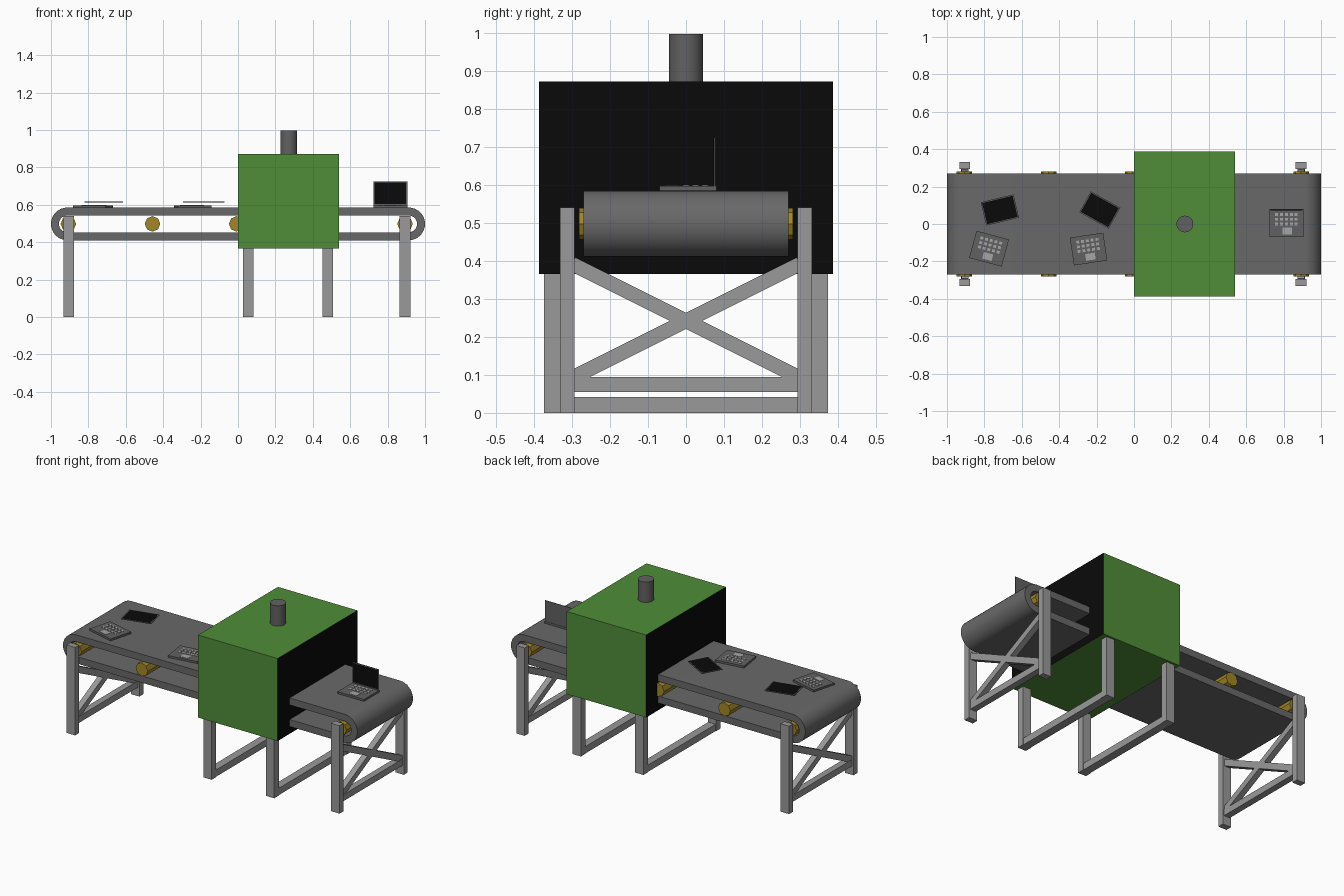
import bpy, bmesh
from math import pi, sin, cos, atan2, hypot, radians
from mathutils import Matrix, Vector

if "Cube" in bpy.data.objects:
    bpy.data.objects.remove(bpy.data.objects["Cube"])


def material(name, color):
    m = bpy.data.materials.new(name)
    m.diffuse_color = (*color, 1)
    m.use_nodes = True
    m.node_tree.nodes["Principled BSDF"].inputs["Base Color"].default_value = m.diffuse_color
    return m


GREEN = material("green_paint", (0.08, 0.27, 0.04))
BLACK = material("black", (0.003, 0.003, 0.003))
BRASS = material("brass", (0.36, 0.24, 0.02))
RUBBER = material("rubber", (0.14, 0.14, 0.14))
STEEL = material("steel", (0.32, 0.32, 0.32))
CASE = material("case_grey", (0.12, 0.12, 0.12))
PALE = material("pale_grey", (0.38, 0.38, 0.38))


def make(name, bm, *mats):
    bmesh.ops.recalc_face_normals(bm, faces=bm.faces)
    me = bpy.data.meshes.new(name)
    bm.to_mesh(me)
    bm.free()
    ob = bpy.data.objects.new(name, me)
    bpy.context.collection.objects.link(ob)
    for m in mats:
        me.materials.append(m)
    return ob


def add_box(bm, center, size, rot=None, mat=0):
    m = Matrix.Translation(center) @ (rot or Matrix()) @ Matrix.Diagonal((*size, 1))
    verts = bmesh.ops.create_cube(bm, size=1, matrix=m)["verts"]
    for f in {f for v in verts for f in v.link_faces}:
        f.material_index = mat


def smooth(ob):
    bpy.ops.object.select_all(action='DESELECT')
    ob.select_set(True)
    bpy.context.view_layer.objects.active = ob
    bpy.ops.object.shade_smooth_by_angle(angle=radians(35))


def cylinder(name, loc, r, depth, sides, mat, rot=(0, 0, 0)):
    bpy.ops.mesh.primitive_cylinder_add(vertices=sides, radius=r, depth=depth,
                                        location=loc, rotation=rot)
    ob = bpy.context.object
    ob.name = name
    ob.data.materials.append(mat)
    return ob


# Conveyor belt: hollow stadium loop
def stadium(r, n=16):
    pts = []
    for cx, start in ((0.9125, -pi / 2), (-0.9125, pi / 2)):
        for i in range(n + 1):
            a = start + pi * i / n
            pts.append((cx + r * cos(a), 0.4975 + r * sin(a)))
    return pts


bm = bmesh.new()
rings = [[bm.verts.new((x, y, z)) for x, z in stadium(r)]
         for r, y in ((0.0875, -0.27), (0.0875, 0.27), (0.045, 0.27), (0.045, -0.27))]
count = len(rings[0])
for k in range(4):
    a, b = rings[k], rings[(k + 1) % 4]
    for i in range(count):
        j = (i + 1) % count
        bm.faces.new((a[i], a[j], b[j], b[i]))
smooth(make("conveyor_belt", bm, RUBBER))

# Rollers inside the belt
for i in range(5):
    cylinder(f"roller_{i + 1}", (-0.907 + 0.45 * i, 0, 0.4975), 0.0415, 0.564, 8,
             BRASS, (pi / 2, 0, 0))

# End trestles: two posts, a rail and a cross brace
for name, x in (("left", -0.904), ("right", 0.893)):
    bm = bmesh.new()
    for s in (-1, 1):
        add_box(bm, (x, s * 0.312, 0.27), (0.057, 0.038, 0.54))
        dy, dz = 0.6, s * 0.3
        add_box(bm, (x, 0, 0.242), (0.036, hypot(dy, dz), 0.038),
                Matrix.Rotation(atan2(dz, dy), 4, 'X'))
    add_box(bm, (x, 0, 0.075), (0.04, 0.59, 0.04))
    make(f"{name}_trestle", bm, STEEL)

# Oven housing: green shell with black end openings
bm = bmesh.new()
add_box(bm, (0.27, 0, 0.6185), (0.54, 0.774, 0.507))
bm.normal_update()
for f in bm.faces:
    f.material_index = int(abs(f.normal.x) > 0.5)
make("oven_housing", bm, GREEN, BLACK)

# Oven legs with floor rails
for name, x in (("left", 0.055), ("right", 0.48)):
    bm = bmesh.new()
    for s in (-1, 1):
        add_box(bm, (x, s * 0.352, 0.1835), (0.056, 0.044, 0.367))
    add_box(bm, (x, 0, 0.021), (0.05, 0.67, 0.042))
    make(f"oven_{name}_legs", bm, STEEL)

# Exhaust pipe
smooth(cylinder("exhaust_pipe", (0.272, 0, 0.9335), 0.0445, 0.127, 32, CASE))


# Laptop keyboard base: case, keys, touchpad
def laptop_base(name, x, y, angle):
    bm = bmesh.new()
    add_box(bm, (0, 0, 0.006), (0.18, 0.15, 0.012))
    for row in range(3):
        for col in range(5):
            add_box(bm, (-0.052 + 0.026 * col, 0.045 - 0.025 * row, 0.0125),
                    (0.016, 0.015, 0.003), mat=1)
    add_box(bm, (0.004, -0.042, 0.0125), (0.052, 0.036, 0.002), mat=1)
    ob = make(name, bm, CASE, PALE)
    ob.location = (x, y, 0.585)
    ob.rotation_euler.z = radians(angle)


# Laptop screen: thin lid with a black panel
def laptop_screen(name, loc, rot):
    bm = bmesh.new()
    add_box(bm, (0, 0, 0), (0.18, 0.128, 0.004))
    add_box(bm, (0, 0, 0.002), (0.168, 0.116, 0.002), mat=1)
    ob = make(name, bm, CASE, BLACK)
    ob.location = loc
    ob.rotation_euler = [radians(a) for a in rot]


laptop_base("whole_laptop_base", 0.815, 0.005, 0)
laptop_screen("whole_laptop_screen", (0.815, 0.076, 0.661), (90, 0, 0))
laptop_base("loose_base_left", -0.775, -0.132, -15)
laptop_base("loose_base_right", -0.243, -0.134, 8.5)
laptop_screen("loose_screen_left", (-0.717, 0.075, 0.615), (0, 0, 13.5))
laptop_screen("loose_screen_right", (-0.183, 0.075, 0.615), (0, 0, -29))
